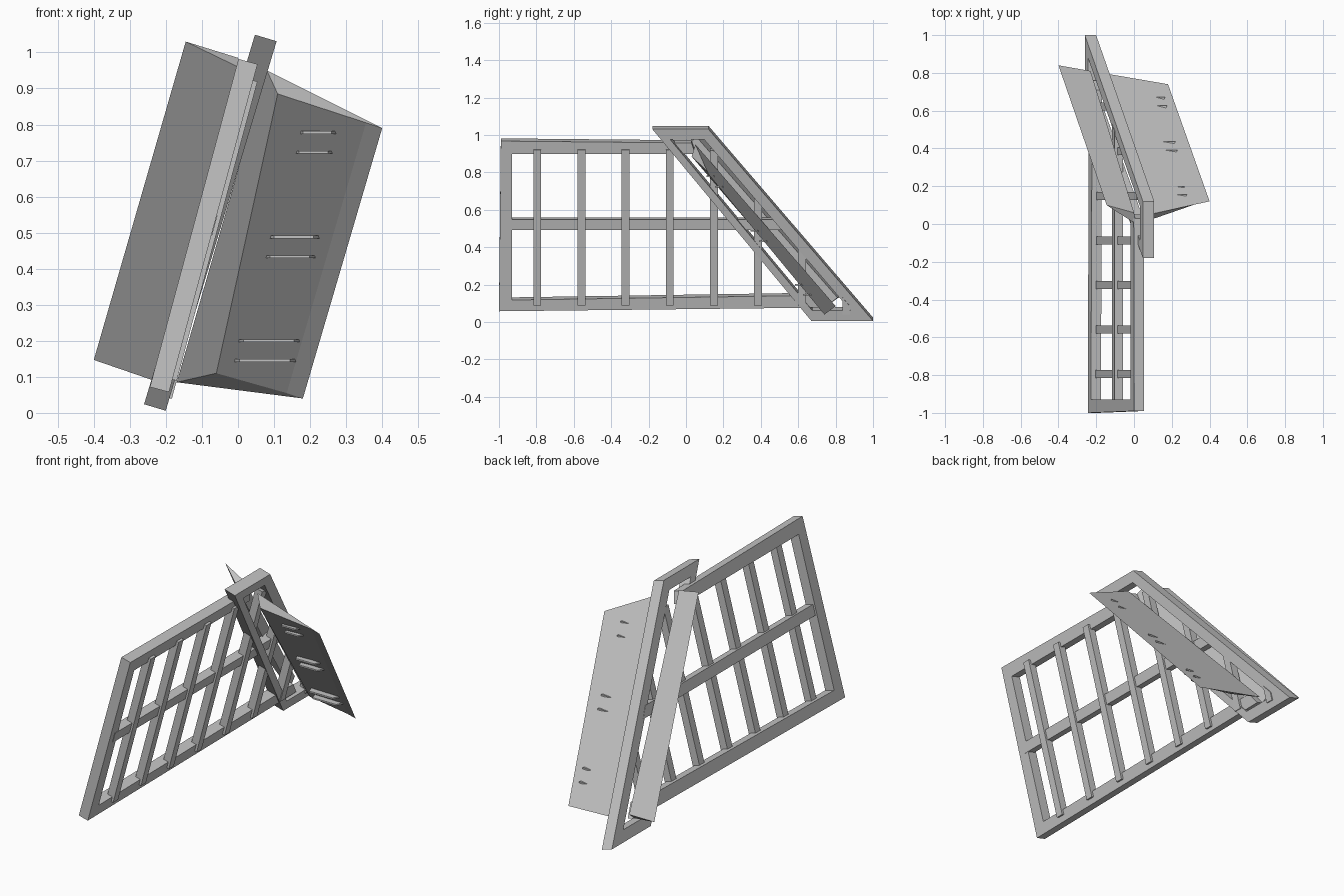
import bpy

cube = bpy.data.objects.get("Cube")
if cube:
    bpy.data.objects.remove(cube, do_unlink=True)

grey = bpy.data.materials.new("plain_grey")
grey.use_nodes = True
colour = (0.55, 0.55, 0.55, 1)
grey.diffuse_color = colour
grey.node_tree.nodes["Principled BSDF"].inputs["Base Color"].default_value = colour

MAIN = (-0.237, 0.27)     # foot position and lean of the lattice
BRACE = (-0.235, 0.30)    # foot position and lean of the sloped frame


def loft(name, start, end):
    """Solid between two matching outlines."""
    n = len(start)
    faces = [tuple(range(n))[::-1], tuple(range(n, 2 * n))]
    faces += [(i, (i + 1) % n, n + (i + 1) % n, n + i) for i in range(n)]
    mesh = bpy.data.meshes.new(name)
    mesh.from_pydata(list(start) + list(end), [], faces)
    mesh.materials.append(grey)
    obj = bpy.data.objects.new(name, mesh)
    bpy.context.collection.objects.link(obj)
    bpy.context.view_layer.objects.active = obj
    obj.select_set(True)
    bpy.ops.object.mode_set(mode='EDIT')
    bpy.ops.mesh.select_all(action='SELECT')
    bpy.ops.mesh.normals_make_consistent(inside=False)
    bpy.ops.object.mode_set(mode='OBJECT')
    obj.select_set(False)
    return obj


def lean(plane, y, z, n):
    """Point on a leaning plane, pushed out by n."""
    foot, slope = plane
    return (foot + slope * z + n, y, z - slope * n)


def slab(name, plane, outline, n0, n1):
    return loft(name, [lean(plane, y, z, n0) for y, z in outline],
                [lean(plane, y, z, n1) for y, z in outline])


def mitred(names, plane, outer, inner, n0, n1):
    """Mitred frame, one member per name."""
    for i, name in enumerate(names):
        j = (i + 1) % len(outer)
        slab(name, plane, [outer[i], outer[j], inner[j], inner[i]], n0, n1)


# Lattice frame: bottom rail, front post and top rail
mitred(["bottom_rail", "front_post", "top_rail"], MAIN,
       [(0.76, 0.085), (-1, 0.065), (-0.99, 0.975), (0.03, 0.965)],
       [(0.71, 0.15), (-0.93, 0.125), (-0.93, 0.905), (0.05, 0.905)],
       -0.025, 0.028)

# Sloped end frame
mitred(["brace_top", "brace_post", "brace_foot", "brace_front"], BRACE,
       [(-0.18, 1.04), (0.12, 1.04), (1, 0.015), (0.67, 0.015)],
       [(-0.085, 0.985), (0.097, 0.985), (0.88, 0.07), (0.675, 0.07)],
       -0.03, 0.03)

# Upright bars, cut short under the slope
for i in range(8):
    y = -0.795 + 0.236 * i
    w = 0.021
    top = [min(0.93, 1.12 - 1.17 * (y + s)) for s in (-w, w)]
    low = 0.10 if i < 7 else 0.05
    slab(f"upright_bar_{i + 1}", MAIN,
         [(y - w, low), (y + w, low), (y + w, top[1]), (y - w, top[0])],
         0.0, 0.04)

# Middle rail
slab("middle_rail", MAIN,
     [(-0.96, 0.50), (0.53, 0.50), (0.49, 0.555), (-0.96, 0.555)], -0.015, 0.03)

# Wide wing, a thin wedge with a chamfered outer edge
loft("wide_wing",
     [(-0.17, 0.80, 0.085), (-0.06, 0.695, 0.11), (0.135, 0.735, 0.055), (0.18, 0.74, 0.04)],
     [(0.08, 0.05, 0.95), (0.11, 0.03, 0.885), (0.355, 0.115, 0.805), (0.40, 0.12, 0.79)])

# Narrow wing on the other side
loft("narrow_wing",
     [(-0.40, 0.84, 0.147), (-0.23, 0.81, 0.13), (-0.22, 0.75, 0.085)],
     [(-0.145, 0.10, 1.03), (0.0, 0.06, 0.985), (0.01, 0.0, 0.955)])

# Paired fins under the wide wing
for row, (x0, x1, z) in enumerate([(0.0, 0.175, 0.2), (0.085, 0.23, 0.488), (0.165, 0.28, 0.778)]):
    for k, drop in enumerate((0, 0.055)):
        h = z - drop
        x = x0 - drop * 0.2
        end = x1 - drop * 0.2
        y = 0.785 - 0.785 * h - 0.132 * (x + end) / 2
        plan = [(x, y + 0.01), (x + 0.015, y - 0.035), (end - 0.02, y - 0.035), (end, y + 0.01)]
        loft(f"wing_fin_{row + 1}_{k + 1}",
             [(a, b, h - 0.004) for a, b in plan], [(a, b, h + 0.004) for a, b in plan])
